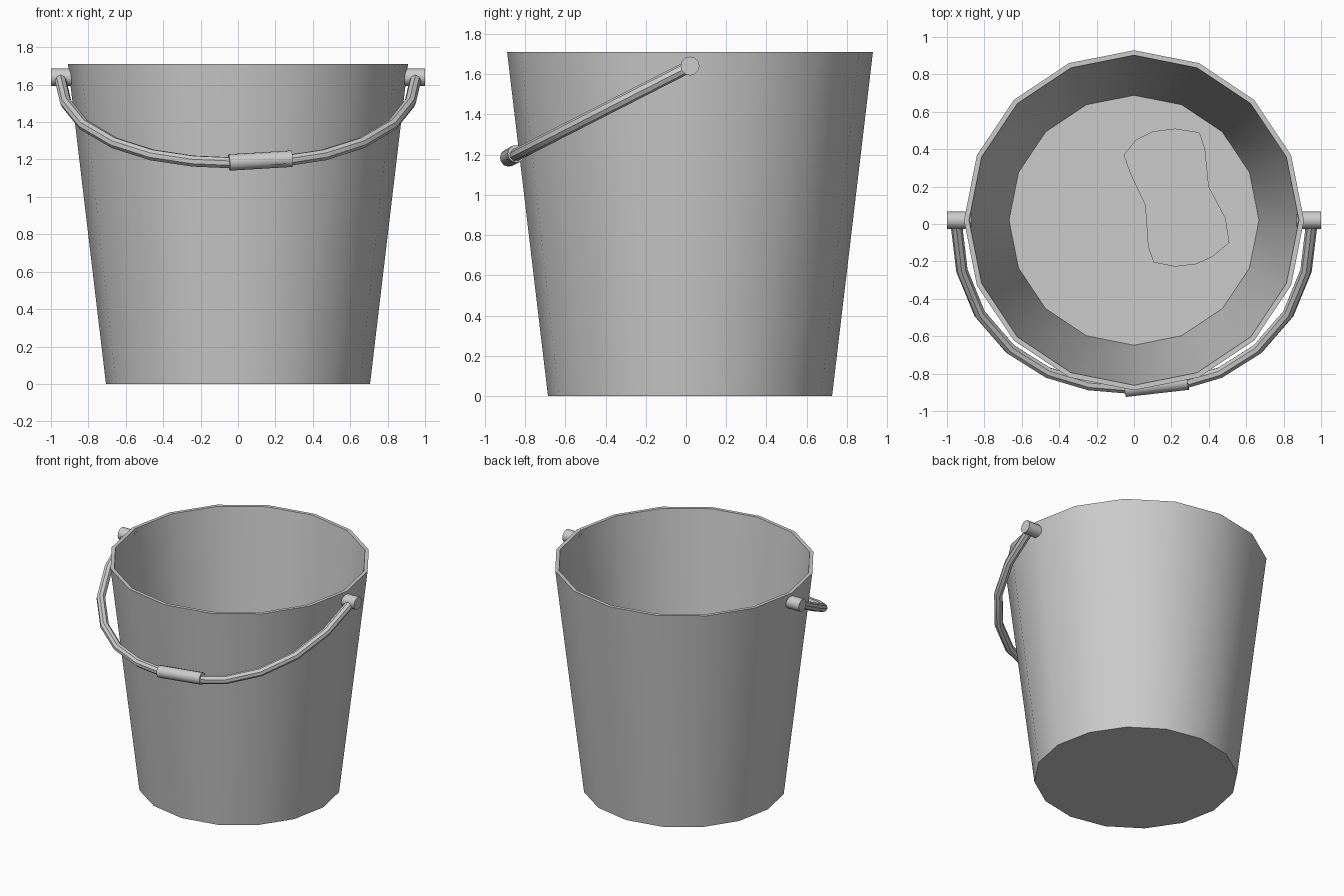
import bpy, bmesh, math
from mathutils import Vector

if "Cube" in bpy.data.objects:
    bpy.data.objects.remove(bpy.data.objects["Cube"])


def finish(name, bm, angle=40):
    bmesh.ops.recalc_face_normals(bm, faces=bm.faces)
    me = bpy.data.meshes.new(name)
    bm.to_mesh(me)
    bm.free()
    ob = bpy.data.objects.new(name, me)
    bpy.context.collection.objects.link(ob)
    bpy.ops.object.select_all(action='DESELECT')
    bpy.context.view_layer.objects.active = ob
    ob.select_set(True)
    bpy.ops.object.shade_smooth_by_angle(angle=math.radians(angle))
    return ob


def skin(name, rings):
    """Join rings of points into a capped skin."""
    bm = bmesh.new()
    loops = [[bm.verts.new(p) for p in r] for r in rings]
    n = len(loops[0])
    for a, b in zip(loops, loops[1:]):
        for i in range(n):
            j = (i + 1) % n
            bm.faces.new((a[i], a[j], b[j], b[i]))
    bm.faces.new(loops[0][::-1])
    bm.faces.new(loops[-1])
    return finish(name, bm)


def tube(name, path, radius, sides, up):
    """Sweep a round section along a planar path; up is the plane normal."""
    pts = [Vector(p) for p in path]
    up = Vector(up).normalized()
    rings = []
    for i, p in enumerate(pts):
        t = (pts[min(i + 1, len(pts) - 1)] - pts[max(i - 1, 0)]).normalized()
        u = (up - t * up.dot(t)).normalized()
        v = t.cross(u)
        rings.append([p + radius * (u * math.cos(a) + v * math.sin(a))
                      for a in (2 * math.pi * k / sides for k in range(sides))])
    return skin(name, rings)


CY = 0.02  # bucket axis in y


def circle(r, z, n=16):
    return [(r * math.cos(2 * math.pi * k / n), CY + r * math.sin(2 * math.pi * k / n), z)
            for k in range(n)]


# Bucket: outer wall, narrow rim, inner wall and floor
skin("bucket", [circle(0.706, 0), circle(0.909, 1.71), circle(0.882, 1.71), circle(0.668, 0.03)])

# Pivot pegs on both sides
for s, side in ((-1, "left"), (1, "right")):
    tube("pivot_" + side, [(s * 0.87, CY, 1.64), (s * 1.0, CY, 1.64)], 0.047, 12, (0, 0, 1))

# Handle resting against the front, lying in one tilted plane
SLOPE = 0.51
half = [(0.95, 0.0), (0.92, -0.25), (0.825, -0.48), (0.66, -0.67), (0.46, -0.795), (0.24, -0.86)]
flat = half + [(0, -0.88)] + [(-x, y) for x, y in reversed(half)]
tube("handle", [(x, y, 1.64 + SLOPE * (y - CY)) for x, y in flat], 0.031, 8, (0, -SLOPE, 1))

# Grip, slightly off centre
tube("grip", [(-0.048, -0.881, 1.184), (0.288, -0.843, 1.204)], 0.044, 12, (0, -SLOPE, 1))

# Sponge on the bucket floor
outline = [(-0.055, 0.37), (0.01, 0.45), (0.1, 0.495), (0.22, 0.51), (0.35, 0.49), (0.38, 0.4),
           (0.4, 0.2), (0.49, 0.03), (0.51, -0.1), (0.42, -0.175), (0.33, -0.215), (0.22, -0.228),
           (0.105, -0.205), (0.075, -0.12), (0.06, 0.1), (-0.02, 0.27)]
skin("sponge", [[(x, y, z) for x, y in outline] for z in (0.025, 0.2)])
